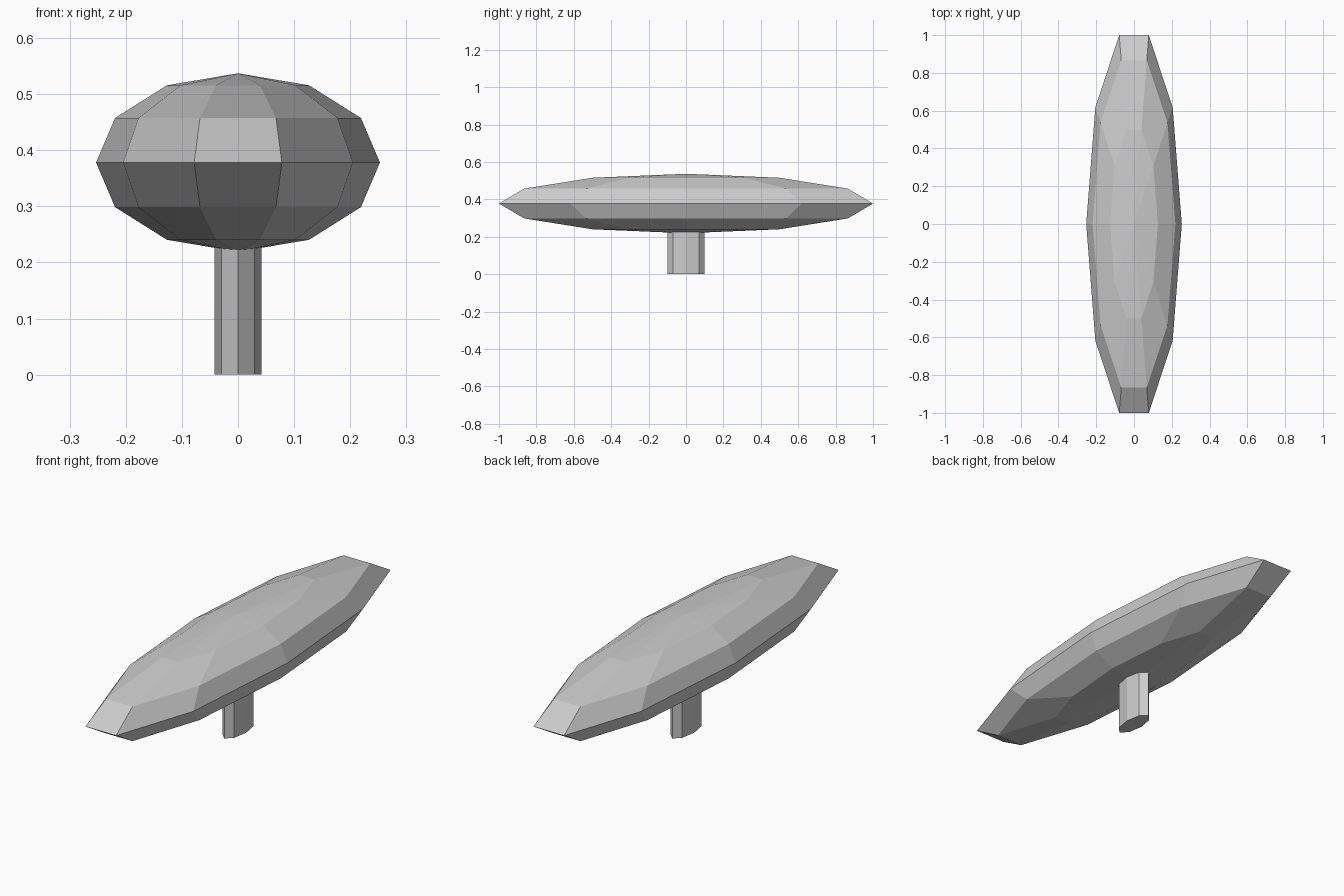
import bpy
import bmesh
from math import sin, cos, pi

cube = bpy.data.objects.get("Cube")
if cube:
    bpy.data.objects.remove(cube, do_unlink=True)

grey = bpy.data.materials.new("plain_grey")
grey.use_nodes = True
colour = (0.6, 0.6, 0.6, 1)
grey.diffuse_color = colour
grey.node_tree.nodes["Principled BSDF"].inputs["Base Color"].default_value = colour


def faceted_solid(name, sides, rx, ry, profile, bottom=None, top=None):
    """Stack elliptical rings from (scale, z) pairs; close ends flat or to a tip."""
    bm = bmesh.new()
    angles = [2 * pi * i / sides for i in range(sides)]
    rings = [[bm.verts.new((rx * s * cos(a), ry * s * sin(a), z)) for a in angles]
             for s, z in profile]
    for low, high in zip(rings, rings[1:]):
        for i in range(sides):
            j = (i + 1) % sides
            bm.faces.new((low[i], low[j], high[j], high[i]))
    for ring, tip in ((rings[0], bottom), (rings[-1], top)):
        if tip is None:
            bm.faces.new(ring)
        else:
            v = bm.verts.new((0, 0, tip))
            for i in range(sides):
                bm.faces.new((ring[i], ring[(i + 1) % sides], v))
    bmesh.ops.recalc_face_normals(bm, faces=bm.faces)
    mesh = bpy.data.meshes.new(name)
    bm.to_mesh(mesh)
    bm.free()
    mesh.materials.append(grey)
    obj = bpy.data.objects.new(name, mesh)
    bpy.context.collection.objects.link(obj)
    return obj


# Long ten-sided ellipsoid body
centre, height = 0.378, 0.159
latitudes = [pi * k / 6 for k in range(-2, 3)]
faceted_solid("body", 10, 0.253, 1 / sin(pi * 0.4),
              [(cos(t), centre + height * sin(t)) for t in latitudes],
              bottom=centre - height, top=centre + height)

# Flattened eight-sided stem, sunk into the body
faceted_solid("stem", 8, 0.042, 0.1, [(1, 0), (1, 0.26)])
